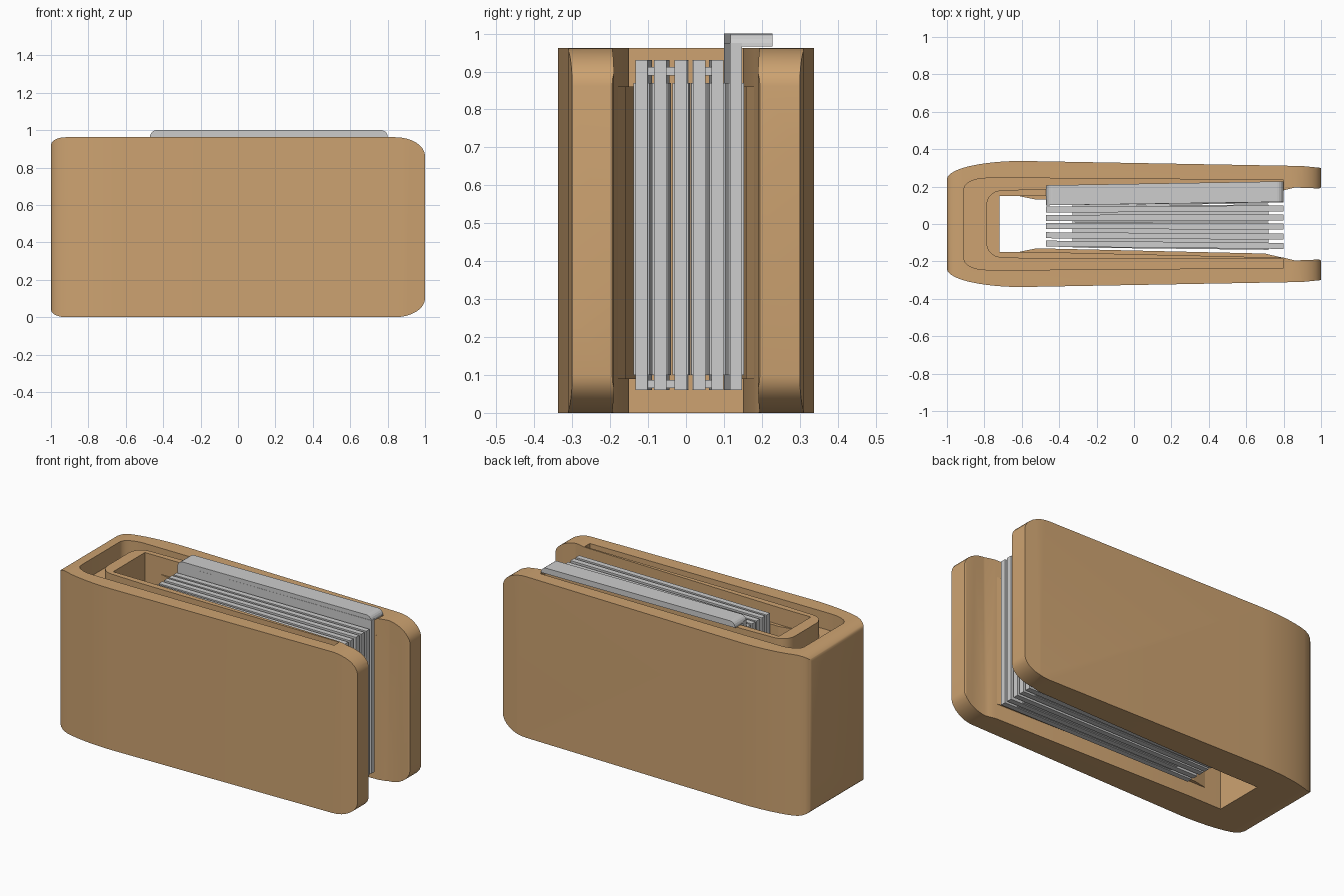
import bpy, bmesh, math

if "Cube" in bpy.data.objects:
    bpy.data.objects.remove(bpy.data.objects["Cube"])


def material(name, color):
    m = bpy.data.materials.new(name)
    m.diffuse_color = (*color, 1)
    m.use_nodes = True
    m.node_tree.nodes["Principled BSDF"].inputs["Base Color"].default_value = m.diffuse_color
    return m


TAN = material("tan_leather", (0.61, 0.365, 0.165))
GRAY = material("light_gray_metal", (0.61, 0.61, 0.61))


def prism(name, pts, lo, hi, mat, axis="z"):
    """Extrude a 2D outline along z (xy outline) or along y (xz outline)."""
    bm = bmesh.new()
    put = (lambda p, h: (p[0], p[1], h)) if axis == "z" else (lambda p, h: (p[0], h, p[1]))
    low = [bm.verts.new(put(p, lo)) for p in pts]
    top = [bm.verts.new(put(p, hi)) for p in pts]
    bm.faces.new(low)
    bm.faces.new(top)
    for i in range(len(pts)):
        j = (i + 1) % len(pts)
        bm.faces.new((low[i], low[j], top[j], top[i]))
    bmesh.ops.recalc_face_normals(bm, faces=bm.faces)
    me = bpy.data.meshes.new(name)
    bm.to_mesh(me)
    bm.free()
    me.materials.append(mat)
    ob = bpy.data.objects.new(name, me)
    bpy.context.collection.objects.link(ob)
    return ob


def activate(ob):
    bpy.ops.object.select_all(action="DESELECT")
    ob.select_set(True)
    bpy.context.view_layer.objects.active = ob


def boolean(ob, cutter, op):
    mod = ob.modifiers.new(op, "BOOLEAN")
    mod.operation, mod.object, mod.solver = op, cutter, "EXACT"
    activate(ob)
    bpy.ops.object.modifier_apply(modifier=mod.name)
    bpy.data.objects.remove(cutter)


def arc(cx, cy, rx, ry, a0, a1, n=8):
    return [(cx + rx * math.cos(math.radians(a0 + (a1 - a0) * i / n)),
             cy + ry * math.sin(math.radians(a0 + (a1 - a0) * i / n))) for i in range(n + 1)]


def mirrored(half):
    """Close an outline that is symmetric in y."""
    return half + [(x, -y) for x, y in reversed(half)]


# U-shaped clip body, arms joined at the left end
outer = [(1, 0.30), (0.9, 0.31)] + arc(-0.6, 0.24, 0.4, 0.097, 90, 180, 10)
inner = [(-0.72, 0.15), (-0.5, 0.15), (0.8, 0.18), (0.86, 0.195), (0.99, 0.19), (1, 0.195)]
body_pts = outer + [(x, -y) for x, y in reversed(outer)]
body_pts += [(x, -y) for x, y in reversed(inner)] + inner
clip = prism("clip_body", body_pts, -0.02, 0.98, TAN)

# rounded side silhouette
side = (arc(0.84, 0.10, 0.16, 0.10, -90, 0) + arc(0.84, 0.862, 0.16, 0.10, 0, 90)
        + arc(-0.92, 0.922, 0.08, 0.04, 90, 180, 5) + arc(-0.92, 0.04, 0.08, 0.04, 180, 270, 5))
boolean(clip, prism("side_shape", side, -0.5, 0.5, TAN, "y"), "INTERSECT")

# groove in the top, leaving a thin inner ring
groove_out = [(0.8, 0.235), (-0.5, 0.245)] + arc(-0.79, 0.185, 0.12, 0.06, 90, 180, 5)
groove_in = arc(-0.71, 0.10, 0.08, 0.08, 180, 90, 5) + [(-0.5, 0.187), (0.8, 0.188)]
groove = groove_out + [(x, -y) for x, y in reversed(groove_out)]
groove += [(x, -y) for x, y in reversed(groove_in)] + groove_in
boolean(clip, prism("groove", groove, 0.86, 1.2, TAN), "DIFFERENCE")
activate(clip)
bpy.ops.object.shade_smooth_by_angle(angle=math.radians(30))

# gripping pads on the inside of both arms
for side_name, s in (("back", 1), ("front", -1)):
    pts = [(-0.61, 0.148), (-0.52, 0.13), (0.7, 0.158), (0.79, 0.179), (0.79, 0.186), (-0.61, 0.165)]
    prism(side_name + "_grip_pad", [(x, s * y) for x, y in pts], 0.09, 0.86, TAN)


def plate_outline(x0, x1, y0, y1, thick):
    """Thin strip running from (x0, y0) to (x1, y1)."""
    h = thick / 2
    return [(x0, y0 - h), (x1, y1 - h), (x1, y1 + h), (x0, y0 + h)]


# stack of flat cards, each with a raised middle panel and small spacers
X0, X1 = -0.47, 0.80
lefts = [-0.105, -0.06, -0.01, 0.033, 0.077, 0.116]
rights = [-0.117, -0.068, -0.014, 0.035, 0.083, 0.132]
for i, (a, b) in enumerate(zip(lefts, rights)):
    top = 0.975 if i == 5 else 0.93
    prism(f"card_{i + 1}", plate_outline(X0, X1, a, b, 0.032), 0.06, top, GRAY)
    prism(f"card_panel_{i + 1}", plate_outline(-0.33, 0.72, a, b, 0.042), 0.10, 0.87, GRAY)
    if i in (1, 2, 4):
        for z in (0.065, 0.89):
            prism(f"spacer_{i}", plate_outline(-0.33, 0.72, (a + lefts[i - 1]) / 2,
                  (b + rights[i - 1]) / 2, 0.03), z, z + 0.022, GRAY)

# folded tab along the top of the tallest card
tab = prism("top_tab", [(X0, 0.10), (X1, 0.118), (X1, 0.228), (X0, 0.207)], 0.966, 1.0, GRAY)
tab_side = ([(X0, 0.95), (X1, 0.95)] + arc(X1 - 0.035, 0.965, 0.035, 0.035, 0, 90, 5)
            + arc(X0 + 0.035, 0.965, 0.035, 0.035, 90, 180, 5))
boolean(tab, prism("tab_shape", tab_side, 0, 0.4, GRAY, "y"), "INTERSECT")
